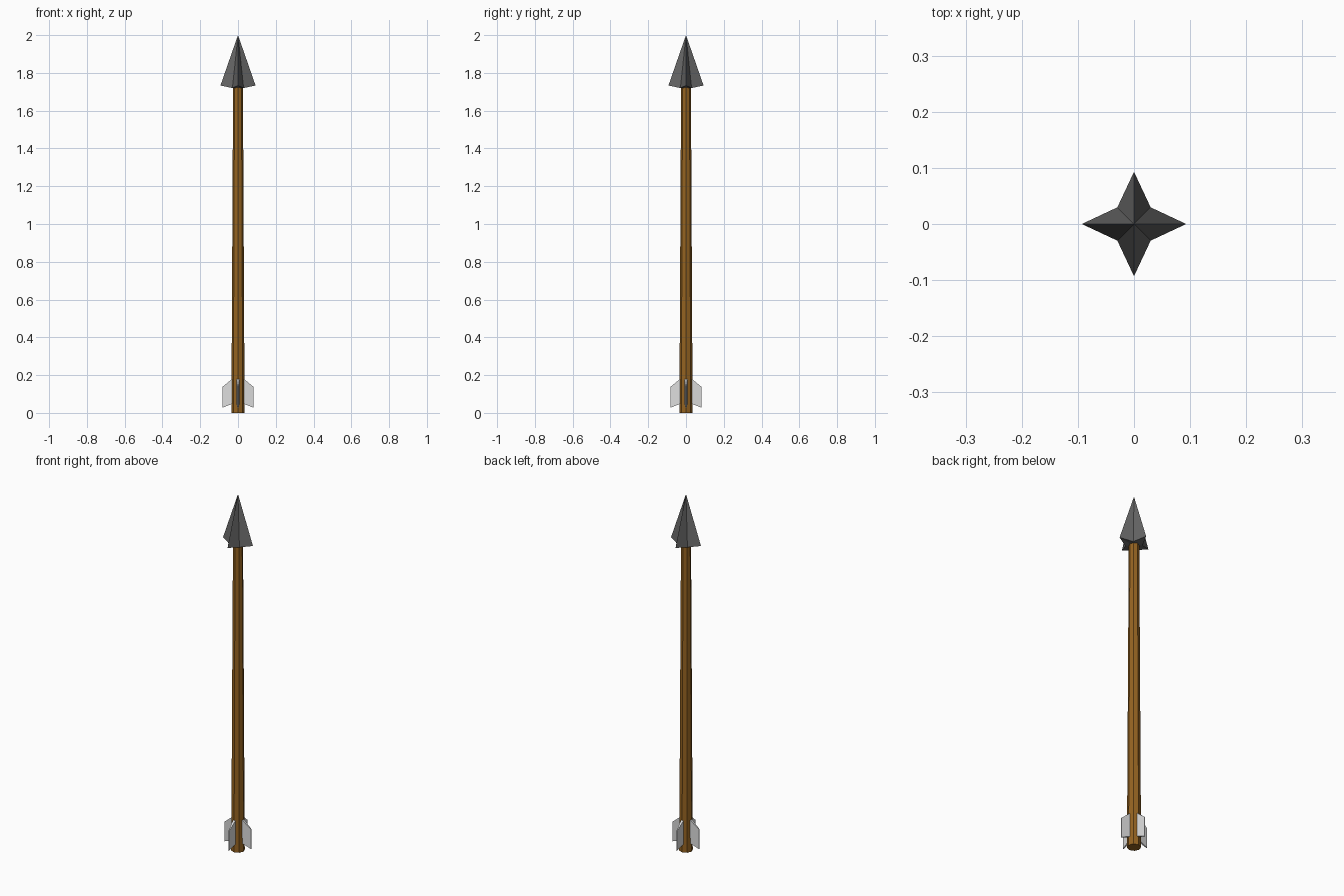
import bpy, bmesh, math

if "Cube" in bpy.data.objects:
    bpy.data.objects.remove(bpy.data.objects["Cube"])

def mat(name, c):
    m = bpy.data.materials.new(name)
    m.diffuse_color = (*c, 1)
    m.use_nodes = True
    m.node_tree.nodes["Principled BSDF"].inputs["Base Color"].default_value = m.diffuse_color
    return m

wood = mat("brown wood", (0.30, 0.125, 0.015))
iron = mat("dark iron", (0.13, 0.13, 0.13))
feather = mat("pale feather", (0.72, 0.72, 0.72))

def obj(name, verts, faces, material):
    me = bpy.data.meshes.new(name)
    me.from_pydata(verts, [], faces)
    bm = bmesh.new()
    bm.from_mesh(me)
    bmesh.ops.recalc_face_normals(bm, faces=bm.faces)
    bm.to_mesh(me)
    bm.free()
    me.materials.append(material)
    o = bpy.data.objects.new(name, me)
    bpy.context.collection.objects.link(o)
    return o

# Tapered octagonal shaft
bpy.ops.mesh.primitive_cone_add(vertices=8, radius1=0.035, radius2=0.026,
                                depth=1.74, location=(0, 0, 0.87))
shaft = bpy.context.object
shaft.name = "shaft"
shaft.data.materials.append(wood)

# Four-bladed arrowhead: star-shaped base with the valleys a little lower
verts = [(0, 0, 2.0), (0, 0, 1.72)]
for i in range(8):
    a = i * math.pi / 4
    r, z = (0.093, 1.733) if i % 2 == 0 else (0.042, 1.72)
    verts.append((r * math.cos(a), r * math.sin(a), z))
faces = []
for i in range(8):
    p, q = 2 + i, 2 + (i + 1) % 8
    faces += [(0, p, q), (1, q, p)]
obj("arrowhead", verts, faces, iron)

# Four swept fins, thick at the shaft and sharp at the outer edge
for k in range(4):
    fa = k * math.pi / 2
    c, s = math.cos(fa), math.sin(fa)
    prof = [(0.025, 0.008, 0.05), (0.025, 0.008, 0.185),
            (0.083, 0.002, 0.137), (0.083, 0.002, 0.027)]
    v = [(r * c - side * t * s, r * s + side * t * c, z)
         for side in (1, -1) for r, t, z in prof]
    f = [(0, 1, 2, 3), (7, 6, 5, 4)]
    f += [(i, (i + 1) % 4, (i + 1) % 4 + 4, i + 4) for i in range(4)]
    obj("fin_%d" % (k + 1), v, f, feather)
